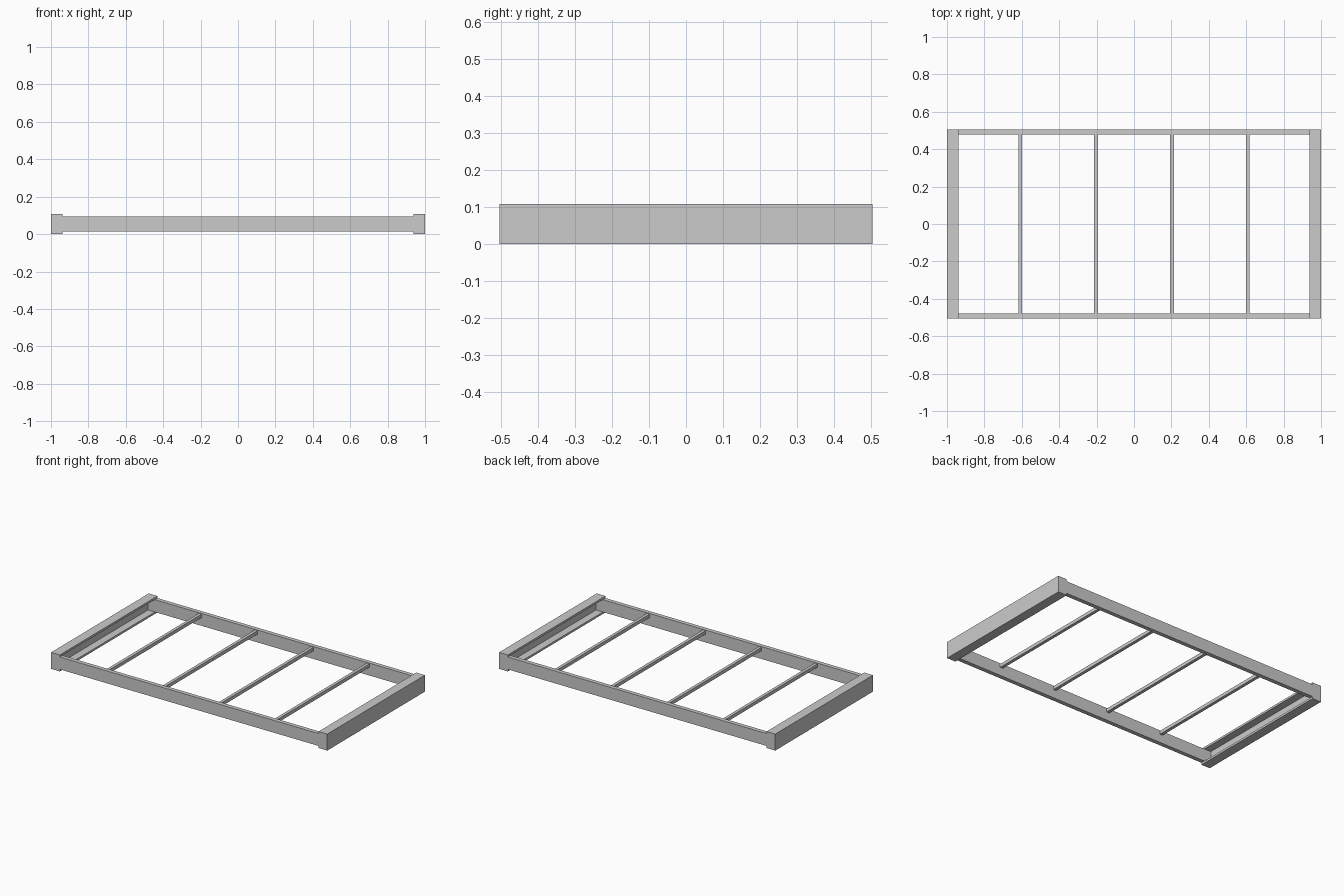
import bpy, bmesh

if "Cube" in bpy.data.objects:
    bpy.data.objects.remove(bpy.data.objects["Cube"])

L, W, H = 1.0, 0.505, 0.108      # half length, half width, height
T = 0.0135                       # channel wall thickness
FLANGE = 0.063                   # channel flange depth


def finish(name, bm):
    bmesh.ops.recalc_face_normals(bm, faces=bm.faces)
    me = bpy.data.meshes.new(name)
    bm.to_mesh(me)
    bm.free()
    ob = bpy.data.objects.new(name, me)
    bpy.context.collection.objects.link(ob)
    return ob


def extrude_y(name, profile, y0, y1):
    """Sweep an x-z profile along y."""
    bm = bmesh.new()
    face = bm.faces.new([bm.verts.new((x, y0, z)) for x, z in profile])
    ext = bmesh.ops.extrude_face_region(bm, geom=[face], use_keep_orig=True)
    verts = [v for v in ext["geom"] if isinstance(v, bmesh.types.BMVert)]
    bmesh.ops.translate(bm, verts=verts, vec=(0, y1 - y0, 0))
    return finish(name, bm)


def rect(x0, x1, z0, z1):
    return [(x0, z0), (x1, z0), (x1, z1), (x0, z1)]


# End channels: C section opening towards the middle
for s, side in ((-1, "left"), (1, "right")):
    inner = L - FLANGE
    c = [(L, 0), (L, H), (inner, H), (inner, H - T),
         (L - T, H - T), (L - T, T), (inner, T), (inner, 0)]
    extrude_y(side + "_end_channel", [(s * x, z) for x, z in c], -W, W)

# Long side rails held between the channel flanges
for s, side in ((-1, "front"), (1, "back")):
    extrude_y(side + "_rail", rect(-L + T, L - T, T, H - T),
              s * W, s * (W - 0.027))

# Slim cross bars just below the rail tops
for i, x in enumerate((-0.608, -0.203, 0.203, 0.608)):
    extrude_y(f"cross_bar_{i + 1}", rect(x - 0.01, x + 0.01, 0.068, 0.09),
              -W + 0.013, W - 0.013)
